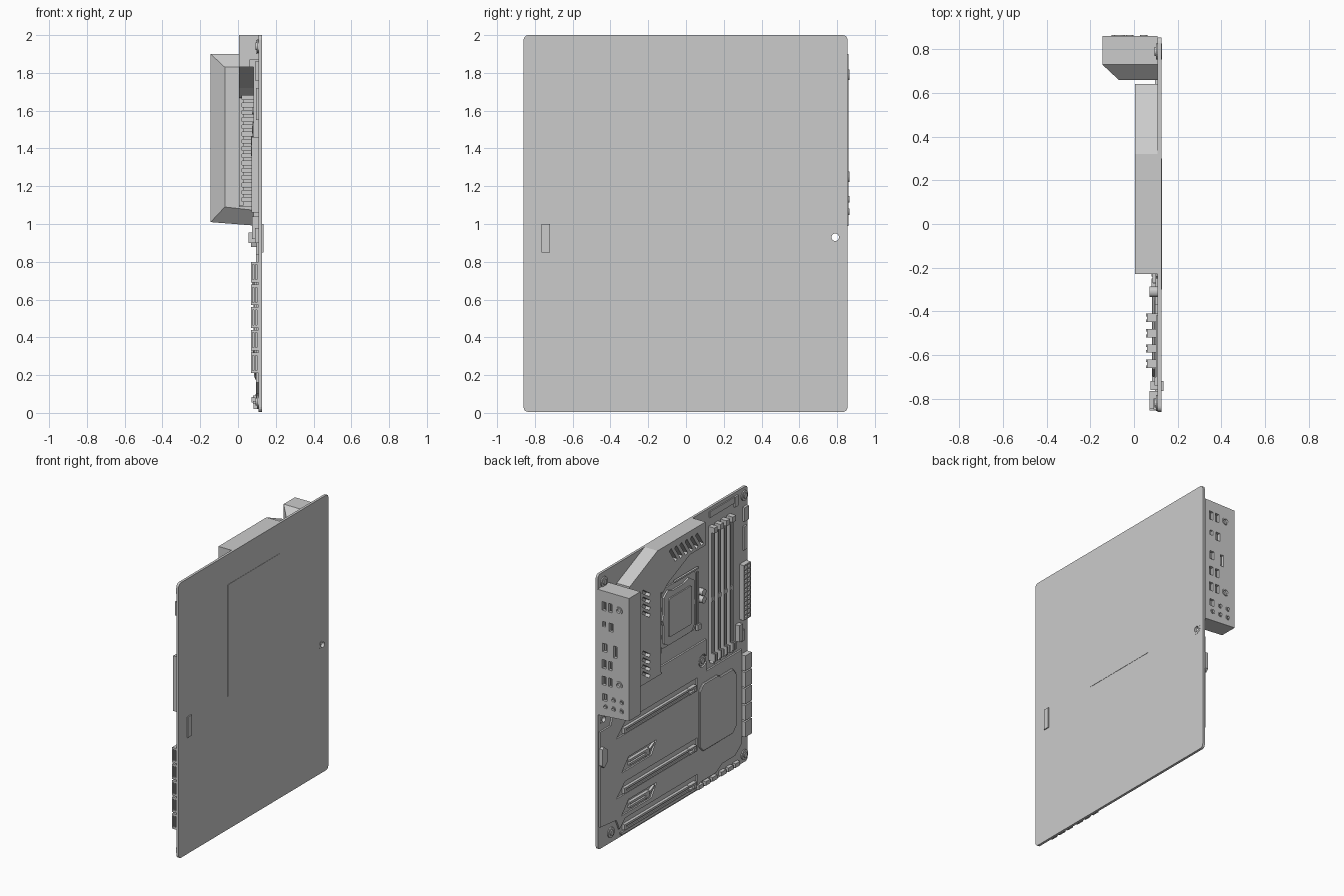
import bpy, bmesh, math
from mathutils import Matrix, Vector

def finish(name, bm):
    bmesh.ops.recalc_face_normals(bm, faces=bm.faces)
    me = bpy.data.meshes.new(name)
    bm.to_mesh(me)
    bm.free()
    ob = bpy.data.objects.new(name, me)
    bpy.context.collection.objects.link(ob)
    return ob

def add_box(bm, x0, x1, y0, y1, z0, z1, tilt=0):
    c = Vector(((x0 + x1) / 2, (y0 + y1) / 2, (z0 + z1) / 2))
    m = Matrix.Translation(c) @ Matrix.Rotation(tilt, 4, 'X') @ Matrix.Diagonal((x1 - x0, y1 - y0, z1 - z0, 1))
    bmesh.ops.create_cube(bm, size=1, matrix=m)

def boxes(name, items):
    bm = bmesh.new()
    for it in items:
        add_box(bm, *it)
    return finish(name, bm)

def add_prism(bm, pts, x0, x1):
    a = [bm.verts.new((x0, y, z)) for y, z in pts]
    b = [bm.verts.new((x1, y, z)) for y, z in pts]
    bm.faces.new(a)
    bm.faces.new(b[::-1])
    n = len(pts)
    for i in range(n):
        bm.faces.new((a[i], b[i], b[(i + 1) % n], a[(i + 1) % n]))

def prisms(name, outlines, x0, x1):
    bm = bmesh.new()
    for p in outlines:
        add_prism(bm, p, x0, x1)
    return finish(name, bm)

def add_cyl(bm, centre, r, depth, axis='Y', n=20):
    rot = Matrix.Rotation(math.pi / 2, 4, axis)  # 'Y' gives a cylinder along x, 'X' along y
    bmesh.ops.create_cone(bm, cap_ends=True, segments=n, radius1=r, radius2=r, depth=depth,
                          matrix=Matrix.Translation(centre) @ rot)

def cyls(name, items, axis='Y', n=20):
    bm = bmesh.new()
    for c, r, d in items:
        add_cyl(bm, c, r, d, axis, n)
    return finish(name, bm)

def cut(ob, cutter):
    m = ob.modifiers.new('cut', 'BOOLEAN')
    m.operation, m.solver, m.object = 'DIFFERENCE', 'EXACT', cutter
    cutter.hide_render = True
    cutter.hide_set(True)

def rounded(y0, y1, z0, z1, r, n=4):
    pts = []
    for cy, cz, a0 in ((y1 - r, z1 - r, 0), (y0 + r, z1 - r, 90), (y0 + r, z0 + r, 180), (y1 - r, z0 + r, 270)):
        for i in range(n + 1):
            a = math.radians(a0 + 90 * i / n)
            pts.append((cy + r * math.cos(a), cz + r * math.sin(a)))
    return pts

# Circuit board with one open mounting hole
FX = 0.108
board = prisms('circuit_board', [rounded(-.86, .855, .005, 2, .025)], FX, .126)
cut(board, cyls('board_hole_cutter', [((.11, .79, .93), .02, .1)]))
ring = cyls('mount_ring', [((.1165, .79, .93), .037, .022)], n=28)
cut(ring, cyls('ring_hole_cutter', [((.11, .79, .93), .02, .1)]))

# Mounting pads and screw heads on the component side
holes = [(.79, 1.93), (-.82, 1.94), (-.33, .93), (-.82, .06), (.71, .08)]
cyls('mount_pads', [((.105, y, z), .036, .01) for y, z in holes])
cyls('screw_heads', [((.101, y, z), .02, .016) for y, z in holes], n=12)

# Rear socket backplate and small rear plate
boxes('socket_backplate', [(.12, .128, -.30, .30, .97, 1.78)])
boxes('rear_small_plate', [(.12, .134, -.765, -.72, .85, 1.0)])

# Lower armour cover with slot pockets
armour = prisms('armour_cover', [[(.845, .86), (.72, .86), (.68, 1.02), (.62, 1.07), (-.37, 1.07), (-.37, .84),
                                  (-.78, .84), (-.78, .16), (-.70, .10), (-.55, .10), (-.48, .06), (-.30, .06),
                                  (-.25, .02), (.60, .02), (.66, .15), (.845, .17)]], .096, .11)
slots = (.77, .335, .07)
pockets = [[(.66, z - .03), (.56, z + .06), (-.27, z + .06), (-.27, z - .03)] for z in slots]
pockets += [[(.60, z - .05), (.52, z + .04), (.20, z + .04), (.26, z - .05)] for z in (.52, .21)]
cut(armour, prisms('pocket_cutter', pockets, .05, .107))
ring_gap = cyls('armour_hole_cutter', [((.1, -.33, .93), .045, .1)])
cut(armour, ring_gap)

# Expansion slots: two rails, end latch
for i, z in enumerate(slots):
    boxes('expansion_slot_%d' % (i + 1), [(.086, .11, -.17, .58, z - .02, z - .005), (.086, .11, -.17, .58, z + .005, z + .02),
          (.086, .11, .56, .58, z - .02, z + .02), (.094, .11, -.17, .58, z - .006, z + .006),
          (.080, .11, -.24, -.16, z - .022, z - .008), (.080, .11, -.24, -.16, z + .008, z + .022),
          (.072, .11, -.23, -.20, z - .014, z + .014)])
# Short slots between them
for i, z in enumerate((.52, .21)):
    boxes('short_slot_%d' % (i + 1), [(.084, .11, .33, .52, z - .022, z - .006), (.084, .11, .33, .52, z + .006, z + .022),
          (.084, .11, .30, .34, z - .022, z + .022), (.09, .11, .22, .34, z - .005, z + .01, -.5)])

# Chipset cover
chip = prisms('chipset_cover', [[(-.28, .32), (-.32, .28), (-.66, .28), (-.70, .32), (-.70, .70), (-.66, .75),
                                 (-.52, .75), (-.48, .77), (-.32, .77), (-.28, .73)]], .082, .1)
bv = chip.modifiers.new('bevel', 'BEVEL')
bv.width, bv.segments = .006, 1

# Power-stage heatsink: L-shaped with slanted slots
sink = prisms('power_heatsink', [[(.64, 1.09), (.64, 1.86), (.32, 2.0), (-.23, 2.0), (-.23, 1.83), (-.05, 1.83),
                                  (.20, 1.72), (.27, 1.66), (.27, 1.09)]], .004, .112)
fins = [(-.0 + .02, .082, .20, .36, 1.12 + .0385 * i, 1.14 + .0385 * i) for i in range(15)]
slats = [(-.02, .04, .40, .50, z, z + .022, .6) for z in (1.14, 1.19, 1.24, 1.29, 1.58, 1.63, 1.68, 1.73)]
slats += [(-.02, .05, y - .012, y + .012, 1.84, 1.96, -.6) for y in (-.16, -.10, -.04, .02, .08, .14)]
slats += [(-.02, .03, .262, .28, 1.1, 1.68)]
cut(sink, boxes('fin_cutter', fins))
cut(sink, boxes('slat_cutter', slats))

# Rear port housing with chamfered inner side
bm = bmesh.new()
rings = [(.86, -.145, 1.0, 1.9), (.73, -.145, 1.0, 1.9), (.66, -.07, 1.08, 1.83)]
vs = [[bm.verts.new(p) for p in ((x, y, a + .01), (x, y, b), (.108, y, b), (.108, y, a - .01))]
      for y, x, a, b in rings]
for a, b in zip(vs, vs[1:]):
    for i in range(4):
        bm.faces.new((a[i], a[(i + 1) % 4], b[(i + 1) % 4], b[i]))
bm.faces.new(vs[0])
bm.faces.new(vs[-1])
housing = finish('port_housing', bm)

# Port openings (x centre, z centre, width, height) and their inner tongues
ports = [(x, z, .03, .062) for z in (1.79, 1.37, 1.25) for x in (.055, .005)]
ports += [(.055, 1.66, .022, .035), (0, 1.65, .035, .06), (.05, 1.49, .035, .06), (-.035, 1.48, .028, .085),
          (.05, 1.13, .035, .05)]
cut(housing, boxes('port_cutter', [(x - w / 2, x + w / 2, .82, .9, z - h / 2, z + h / 2) for x, z, w, h in ports]))
boxes('port_tongues', [(x - w * .12, x + w * .2, .815, .852, z - h * .38, z + h * .38) for x, z, w, h in ports])

# Round ports and audio jacks
jacks = [(-.065, 1.79, .027), (-.065, 1.25, .027), (-.02, 1.13, .017), (-.085, 1.13, .017)]
jacks += [(x, 1.065, .017) for x in (.045, -.02, -.085)]
jk = cyls('round_jacks', [((x, .855, z), r, .022) for x, z, r in jacks], 'X')
cut(jk, cyls('jack_cutter', [((x, .865, z), r * .6, .03) for x, z, r in jacks], 'X'))
cut(housing, cyls('jack_bore_cutter', [((x, .86, z), r * .6, .04) for x, z, r in jacks], 'X'))

# Processor socket: frame, lid, clamp and lever
frame = prisms('socket_frame', [rounded(-.25, .15, 1.19, 1.62, .03, 2)], .098, .11)
prisms('socket_clamp', [[(.13, 1.23), (.08, 1.20), (-.19, 1.20), (-.22, 1.24), (-.22, 1.36), (-.235, 1.40), (-.22, 1.44),
                         (-.22, 1.56), (-.16, 1.60), (-.1, 1.58), (.03, 1.58), (.08, 1.60), (.13, 1.56),
                         (.13, 1.44), (.145, 1.40), (.13, 1.36)]], .086, .1)
prisms('processor_lid', [rounded(-.18, .08, 1.26, 1.54, .015, 2)], .077, .09)
boxes('socket_lever', [(.09, .1, -.275, -.263, 1.2, 1.60), (.08, .1, -.29, -.25, 1.18, 1.22), (.085, .1, -.27, .0, 1.625, 1.637)])
cyls('capacitors', [((.09, -.31, z), .024, .04) for z in (1.44, 1.385)] + [((.092, .19, z), .02, .036) for z in (1.2, 1.3, 1.4, 1.5, 1.6)])

# Four memory slots with latches at both ends
for i in range(4):
    y = -.43 - .07 * i
    boxes('memory_slot_%d' % (i + 1), [(.082, .11, y - .019, y - .006, .95, 1.84), (.082, .11, y + .006, y + .019, .95, 1.84),
          (.096, .11, y - .01, y + .01, .92, 1.86), (.08, .11, y - .019, y + .019, 1.33, 1.36),
          (.056, .11, y - .019, y - .007, .90, .955), (.056, .11, y + .007, y + .019, .90, .955),
          (.06, .11, y - .019, y + .019, 1.83, 1.87), (.07, .1, y - .01, y + .01, .88, .94, .3)])

# Main power connector: tray with two rows of pins
pw = boxes('main_power_connector', [(.072, .11, -.845, -.765, 1.06, 1.46)])
cut(pw, boxes('power_cutter', [(.05, .095, y - .013, y + .013, 1.068 + .0325 * i, 1.092 + .0325 * i)
                               for y in (-.787, -.823) for i in range(12)]))

# Drive connectors along the front edge
sata = boxes('drive_connectors', [(.07, .11, -.855, -.78, .21 + .12 * i, .32 + .12 * i) for i in range(5)])
cut(sata, boxes('drive_cutter', [(x, x + .008, -.9, -.81, .225 + .12 * i, .305 + .12 * i)
                                 for i in range(5) for x in (.077, .093)]))

# Small headers, edge trims and chips
boxes('bottom_headers', [(.083, .11, y, y + .055, .02, .05) for y in (-.74, -.66, -.58, -.48, -.40, -.32)])
boxes('side_header', [(.075, .11, -.76, -.72, .92, 1.04), (.09, .11, -.80, -.77, .9, .98)])
boxes('corner_trim', [(.1, .11, -.74, -.42, 1.93, 1.975), (.095, .11, -.74, -.70, 1.90, 1.975),
                      (.09, .11, -.85, -.80, 1.76, 1.86), (.095, .11, -.84, -.80, 1.55, 1.72)])
prisms('audio_trim', [[(.85, .62), (.83, .60), (.79, .63), (.79, .72), (.83, .75), (.85, .74)]], .075, .1)
